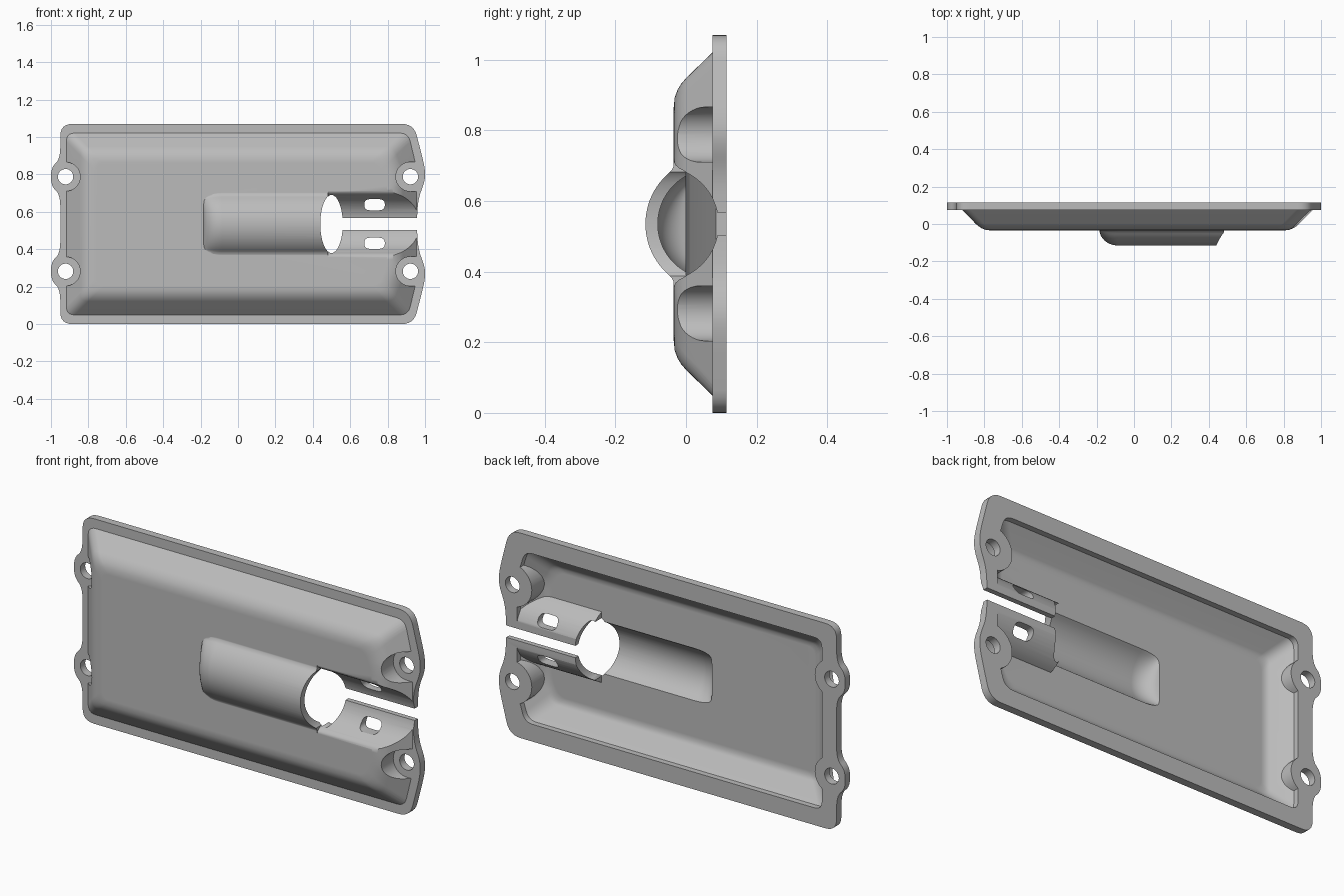
import bpy, bmesh
from math import sin, cos, pi, radians, sqrt
from mathutils import Vector

if "Cube" in bpy.data.objects:
    bpy.data.objects.remove(bpy.data.objects["Cube"], do_unlink=True)

MID = 0.535          # height of the mirror line
FLANGE, BACK = 0.075, 0.115
HOLE_X, HOLE_Z = 0.922, 0.253

grey = bpy.data.materials.new("satin grey")
grey.use_nodes = True
grey.diffuse_color = (0.5, 0.5, 0.5, 1)
grey.node_tree.nodes["Principled BSDF"].inputs["Base Color"].default_value = (0.5, 0.5, 0.5, 1)


def loft(name, rings):
    """Closed solid through rings of (x, y, offset from the mirror line)."""
    bm = bmesh.new()
    loops = [[bm.verts.new((x, y, z + MID)) for x, y, z in ring] for ring in rings]
    for a, b in zip(loops, loops[1:]):
        for i in range(len(a)):
            j = (i + 1) % len(a)
            bm.faces.new((a[i], a[j], b[j], b[i]))
    bm.faces.new(loops[0])
    bm.faces.new(loops[-1])
    bmesh.ops.recalc_face_normals(bm, faces=bm.faces)
    mesh = bpy.data.meshes.new(name)
    bm.to_mesh(mesh)
    bm.free()
    mesh.materials.append(grey)
    obj = bpy.data.objects.new(name, mesh)
    bpy.context.collection.objects.link(obj)
    return obj


def prism_y(name, outline, y0, y1):
    return loft(name, [[(x, y, z) for x, z in outline] for y in (y0, y1)])


def prism_x(name, section, x0, x1):
    return loft(name, [[(x, y, z) for y, z in section] for x in (x0, x1)])


def combine(target, operation, *others):
    """Apply booleans in turn and discard the tools."""
    for tool in others:
        mod = target.modifiers.new("cut", "BOOLEAN")
        mod.operation, mod.object, mod.solver = operation, tool, "EXACT"
        graph = bpy.context.evaluated_depsgraph_get()
        mesh = bpy.data.meshes.new_from_object(target.evaluated_get(graph))
        target.modifiers.clear()
        target.data = mesh
        bpy.data.objects.remove(tool, do_unlink=True)
    return target


def rounded(points, radius, steps=6):
    """Polygon with every corner softened."""
    result = []
    pts = [Vector(p) for p in points]
    for i, p in enumerate(pts):
        ends = []
        for q in (pts[i - 1], pts[(i + 1) % len(pts)]):
            d = q - p
            ends.append(p + d.normalized() * min(radius, d.length * 0.45))
        for k in range(steps + 1):
            t = k / steps
            result.append(tuple(ends[0] * (1 - t) ** 2 + p * 2 * t * (1 - t) + ends[1] * t * t))
    return result


def mirrored(half):
    return half + [(x, -z) for x, z in reversed(half)]


def ellipse(cx, cz, rx, rz, n=40):
    return [(cx + rx * cos(2 * pi * i / n), cz + rz * sin(2 * pi * i / n)) for i in range(n)]


def u_shape(side, cz, r):
    """Half round around a screw hole, open towards the plate's end."""
    arc = [(side * (HOLE_X - r * cos(a)), cz + r * sin(a))
           for a in (radians(-90 + 9 * k) for k in range(21))]
    return arc + [(side * 1.2, cz + r), (side * 1.2, cz - r)]


def dome(name, x_left, x_right, half, profile):
    rings = []
    for d, y in profile:
        xr, h = x_right - d, half - d
        ring = rounded(mirrored([(xr, 0.3 - d * 0.5), (xr - 0.045, h), (x_left + d, h)]), 0.045)
        rings.append([(x, y, z) for x, z in ring])
    return loft(name, rings)


def bulge(name, radius, spread, flare, base, root):
    """Half-round ridge along x with a rounded blind end."""
    arc = [(radius * sin(a), FLANGE - radius * cos(a))
           for a in (radians(spread * k / 12) for k in range(-12, 13))]
    section = [(-z, y) for z, y in reversed(flare)] + arc + flare
    w = section[-1][0]
    rings = []
    end = -0.185 + (0.19 - radius)
    for k in range(10):
        a = radians(4 + 86 * k / 9)
        depth, width = sin(a), 0.7 + 0.3 * sqrt(sin(a))
        x = end + 0.1 * (1 - cos(a))
        rings.append((x, depth, width))
    rings.append((0.5, 1, 1))
    return loft(name, [[(x, root + (y - root) * dp, z * wd) for z, y in section]
                       + [(x, base, w * wd), (x, base, -w * wd)] for x, dp, wd in rings])


# Flange outline with ears at the screw holes
outline = rounded(mirrored([
    (0.957, 0.04), (0.965, 0.14), (1.0, 0.23), (1.0, 0.30), (0.94, 0.535),
    (-0.95, 0.535), (-0.95, 0.35), (-1.0, 0.30), (-1.0, 0.205), (-0.95, 0.155)]), 0.065)
plate = prism_y("cover_plate", outline, FLANGE, BACK)

# Raised front body and its ridge
shoulder = [(0, 0.1), (0, 0.077), (0.075, 0), (0.09, -0.013), (0.108, -0.024),
            (0.13, -0.032), (0.16, -0.035)]
combine(plate, "UNION",
        dome("body", -0.92, 0.957, 0.488, shoulder),
        bulge("ridge", 0.19, 50, [(0.152, -0.041), (0.162, -0.036), (0.178, -0.033)], 0.02, -0.03))

# Hollow back, leaving walls around the screw pockets and the channel
inside = [(0, 0.2), (0, 0.085), (0.08, 0.012), (0.098, 0.003), (0.12, 0)]
cavity = dome("cavity", -0.865, 0.895, 0.445, inside)
combine(cavity, "UNION", bulge("ridge_hollow", 0.155, 60, [(0.146, 0.012)], 0.06, 0.006))
channel_wall = prism_x("channel_wall", ellipse(-0.07, 0, 0.197, 0.197, 64), 0.487, 1.2)
combine(cavity, "DIFFERENCE", channel_wall)
for side in (-1, 1):
    for z in (-HOLE_Z, HOLE_Z):
        r = 0.112 if side > 0 else 0.098
        combine(cavity, "DIFFERENCE", prism_y("boss", u_shape(side, z, r), -0.3, 0.3))
combine(plate, "DIFFERENCE", cavity)

# Screw pockets and holes
for side in (-1, 1):
    for z in (-HOLE_Z, HOLE_Z):
        combine(plate, "DIFFERENCE",
                prism_y("pocket", u_shape(side, z, 0.078), -0.3, FLANGE),
                prism_y("screw_hole", ellipse(side * HOLE_X, z, 0.041, 0.041), -0.3, 0.3))

# Concave channel with flared lips
groove = [(-0.07 + 0.162 * cos(a), 0.162 * sin(a))
          for a in (radians(-62 + 4 * k) for k in range(32))]
lips = [(-0.008, 0.152), (-0.02, 0.158), (-0.03, 0.167), (-0.036, 0.18), (-0.2, 0.18)]
section = [(y, -z) for y, z in reversed(lips)] + groove + lips
combine(plate, "DIFFERENCE", prism_x("channel", section, 0.482, 1.2))

# Oval opening, open gap and strap slots
combine(plate, "DIFFERENCE",
        prism_y("opening", ellipse(0.5, 0, 0.06, 0.155, 56), -0.3, 0.3),
        prism_y("gap", [(0.5, -0.031), (1.2, -0.031), (1.2, 0.031), (0.5, 0.031)], -0.3, 0.3))
for z in (-0.103, 0.103):
    slot = rounded([(0.675, z - 0.03), (0.785, z - 0.03), (0.785, z + 0.03), (0.675, z + 0.03)], 0.035)
    combine(plate, "DIFFERENCE", prism_y("slot", slot, -0.3, 0.3))

# Smooth the curved walls, keep the rims crisp
bpy.ops.object.select_all(action="DESELECT")
plate.select_set(True)
bpy.context.view_layer.objects.active = plate
bpy.ops.object.shade_smooth_by_angle(angle=radians(28))
weighted = plate.modifiers.new("even shading", "WEIGHTED_NORMAL")
weighted.keep_sharp = True
